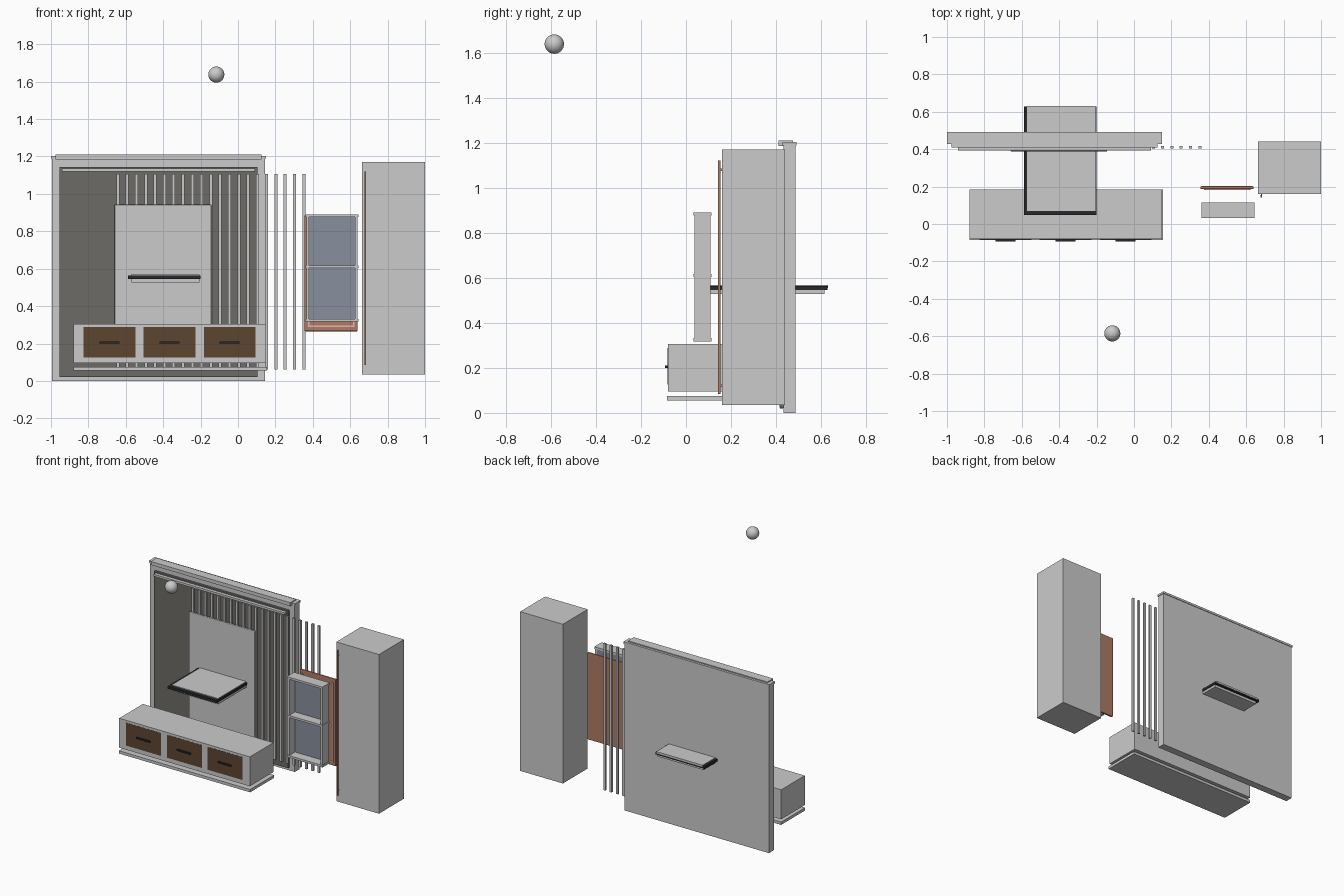
import bpy

def mat(name, rgb):
    m = bpy.data.materials.new(name)
    m.diffuse_color = (*rgb, 1)
    return m

DARK = mat("dark_grey", (0.15, 0.145, 0.135))
BLACK = mat("black", (0.02, 0.022, 0.025))
BROWN = mat("brown_wood", (0.11, 0.06, 0.03))
COPPER = mat("copper", (0.42, 0.2, 0.13))
GLOW = mat("warm_strip", (0.8, 0.5, 0.4))
BLUE = mat("blue_glass", (0.25, 0.28, 0.34))

def box(name, x, y, z, material=None, bevel=0):
    """Box from (min, max) ranges, optionally with a small bevel."""
    c = [(a + b) / 2 for a, b in (x, y, z)]
    bpy.ops.mesh.primitive_cube_add(size=1, location=c)
    o = bpy.context.object
    o.name = name
    o.scale = [b - a for a, b in (x, y, z)]
    bpy.ops.object.transform_apply(location=False, rotation=False, scale=True)
    if material:
        o.data.materials.append(material)
    if bevel:
        m = o.modifiers.new("bevel", 'BEVEL')
        m.width, m.segments = bevel, 2
    return o

# Back wall with crown trim
box("back_wall", (-0.995, 0.145), (0.432, 0.487), (0, 1.19))
box("crown_cap", (-1.0, 0.15), (0.428, 0.491), (1.188, 1.203))
box("crown_trim", (-0.975, 0.125), (0.41, 0.475), (1.185, 1.21))

# Dark inset panel and its top strip
box("inset_panel", (-0.955, 0.105), (0.416, 0.434), (0.02, 1.145), DARK, 0.004)
box("top_strip", (-0.94, 0.092), (0.392, 0.416), (1.12, 1.135))

# Vertical slats
for i in range(21):
    x = -0.642 + i * 0.0497
    box(f"slat_{i + 1}", (x - 0.008, x + 0.008), (0.404, 0.417), (0.06, 1.107))

# Screen backing panel
box("screen_backing", (-0.66, -0.143), (0.388, 0.405), (0.16, 0.943), None, 0.005)

# Flat-lying screen: bezel, face and rear housing
box("screen_bezel", (-0.588, -0.2), (0.047, 0.628), (0.545, 0.563), BLACK)
box("screen_face", (-0.572, -0.207), (0.07, 0.63), (0.555, 0.568))
box("screen_housing", (-0.57, -0.205), (0.07, 0.615), (0.527, 0.546))

# Low console, base plate, drawers and handles
box("console_body", (-0.88, 0.15), (-0.081, 0.185), (0.095, 0.305))
box("console_base", (-0.88, 0.155), (-0.085, 0.185), (0.055, 0.075))
for i in range(3):
    x = -0.687 + i * 0.321
    box(f"drawer_{i + 1}", (x - 0.138, x + 0.138), (-0.082, -0.06), (0.125, 0.288), BROWN)
    box(f"drawer_handle_{i + 1}", (x - 0.053, x + 0.053), (-0.093, -0.081), (0.2, 0.21), BLACK)

# Open display shelf
for side, x in (("left", 0.365), ("right", 0.625)):
    box(f"shelf_side_{side}", (x, x + 0.015), (0.037, 0.109), (0.32, 0.885))
for n, z in enumerate((0.317, 0.603, 0.876)):
    box(f"shelf_board_{n + 1}", (0.362, 0.643), (0.033, 0.114), (z, z + 0.015))
box("shelf_back", (0.378, 0.627), (0.1, 0.108), (0.325, 0.88), BLUE)

# Copper panel behind the shelf with glowing edge lines
box("copper_panel", (0.355, 0.64), (0.186, 0.202), (0.265, 0.885), COPPER, 0.006)
box("glow_bottom", (0.378, 0.618), (0.183, 0.188), (0.288, 0.296), GLOW)
for side, x in (("left", 0.374), ("right", 0.614)):
    box(f"glow_{side}", (x, x + 0.008), (0.183, 0.188), (0.288, 0.86), GLOW)

# Tall cabinet with long handle
box("tall_cabinet", (0.663, 1.0), (0.16, 0.44), (0.035, 1.17))
box("tall_handle", (0.677, 0.685), (0.142, 0.154), (0.085, 1.12), COPPER)
for n, z in enumerate((0.12, 1.08)):
    box(f"tall_handle_mount_{n + 1}", (0.678, 0.684), (0.15, 0.165), (z - 0.005, z + 0.005), COPPER)

# Floating round lamp
bpy.ops.mesh.primitive_uv_sphere_add(segments=32, ring_count=16, radius=0.043, location=(-0.116, -0.585, 1.638))
bpy.context.object.name = "round_lamp"
bpy.ops.object.shade_smooth_by_angle()
